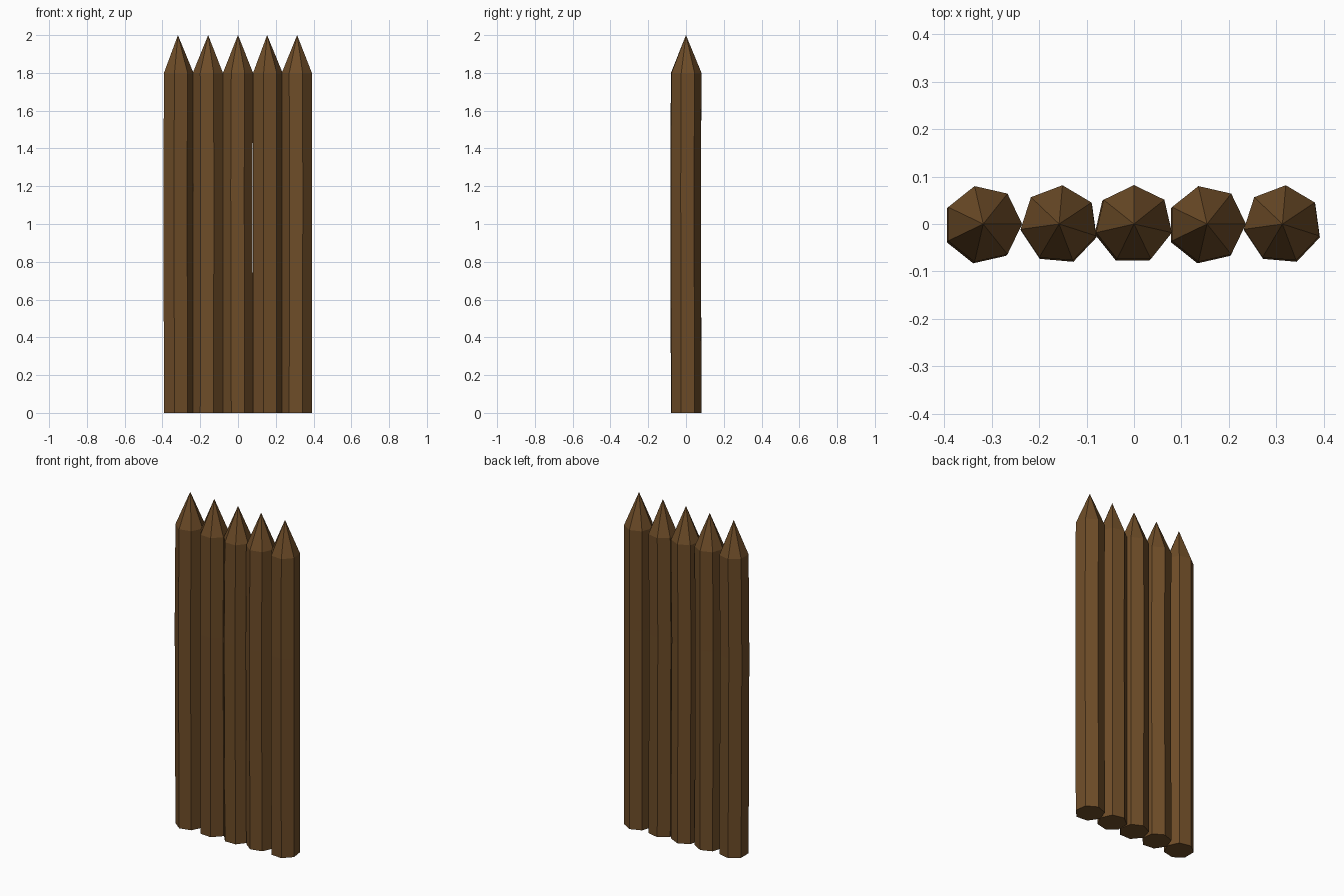
import bpy, bmesh, math

if "Cube" in bpy.data.objects:
    bpy.data.objects.remove(bpy.data.objects["Cube"])

SIDES, RADIUS = 7, 0.082

wood = bpy.data.materials.new("dark_brown_wood")
wood.diffuse_color = (0.155, 0.073, 0.021, 1)
wood.use_nodes = True
wood.node_tree.nodes["Principled BSDF"].inputs["Base Color"].default_value = wood.diffuse_color

# Log rings: height, share of the bend
RINGS = [(0.0, 0.0), (0.6, 0.5), (1.2, 1.0), (1.8, 0.0)]


def stake(name, cx, turn, bend_x, bend_y):
    """Seven-sided, slightly bent log with a sharpened tip."""
    bm = bmesh.new()
    rings = []
    for z, k in RINGS:
        ring = []
        for i in range(SIDES):
            a = math.radians(turn) + math.tau * i / SIDES
            ring.append(bm.verts.new((cx + bend_x * k + RADIUS * math.cos(a),
                                      bend_y * k + RADIUS * math.sin(a), z)))
        rings.append(ring)
    tip = bm.verts.new((cx, 0, 2.0))
    bm.faces.new(rings[0][::-1])
    for i in range(SIDES):
        j = (i + 1) % SIDES
        for lo, hi in zip(rings, rings[1:]):
            bm.faces.new((lo[i], lo[j], hi[j], hi[i]))
        bm.faces.new((rings[-1][i], rings[-1][j], tip))
    bmesh.ops.recalc_face_normals(bm, faces=bm.faces)
    mesh = bpy.data.meshes.new(name)
    bm.to_mesh(mesh)
    bm.free()
    mesh.materials.append(wood)
    bpy.context.collection.objects.link(bpy.data.objects.new(name, mesh))


# Row of five stakes: centre x, rotation, bend
for n, (cx, turn, bx, by) in enumerate([
        (-0.318, 0, -0.003, -0.003),
        (-0.158, 85, 0.001, -0.003),
        (0.0, 90, -0.003, -0.003),
        (0.154, 0, -0.002, -0.003),
        (0.313, 85, 0.001, -0.003)], 1):
    stake(f"stake_{n}", cx, turn, bx, by)
